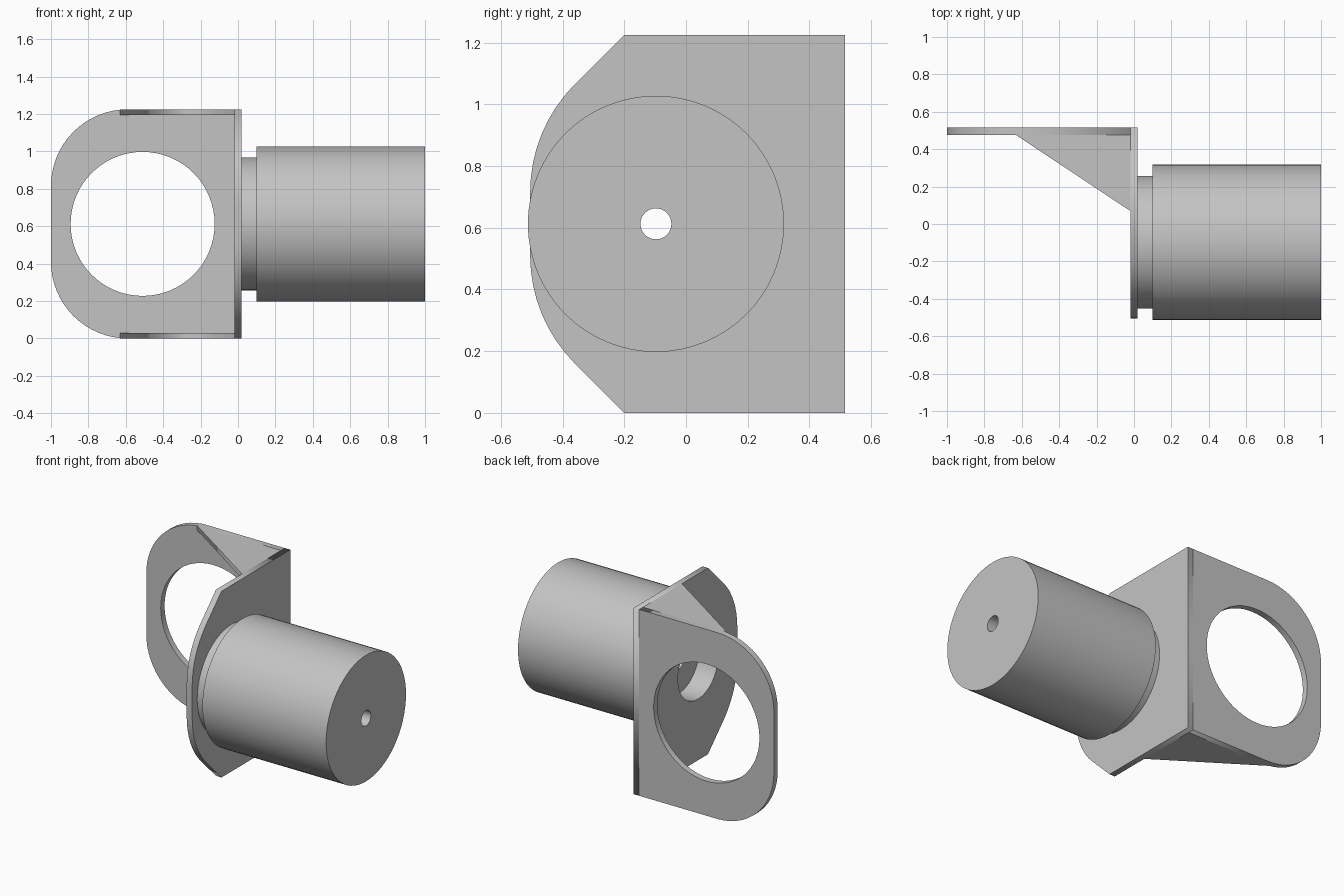
import bpy, bmesh
from math import sin, cos, pi, radians
from mathutils import Matrix

cube = bpy.data.objects.get("Cube")
if cube:
    bpy.data.objects.remove(cube, do_unlink=True)

grey = bpy.data.materials.new("plain grey")
grey.use_nodes = True
colour = (0.55, 0.55, 0.55, 1)
grey.diffuse_color = colour
grey.node_tree.nodes["Principled BSDF"].inputs["Base Color"].default_value = colour

SEGMENTS = 64
HEIGHT = 1.225
MID = HEIGHT / 2
AXIS_Y = -0.0975
BORE = 0.21


def arc(cx, cy, r, start, end, steps):
    angles = [radians(start + (end - start) * i / steps) for i in range(steps + 1)]
    return [(cx + r * cos(a), cy + r * sin(a)) for a in angles]


def circle(cx, cy, r):
    return arc(cx, cy, r, 0, 360, SEGMENTS)[:-1]


def add_object(name, bm):
    bmesh.ops.remove_doubles(bm, verts=bm.verts, dist=1e-5)
    bmesh.ops.recalc_face_normals(bm, faces=bm.faces)
    mesh = bpy.data.meshes.new(name)
    bm.to_mesh(mesh)
    bm.free()
    mesh.materials.clear()
    mesh.materials.append(grey)
    obj = bpy.data.objects.new(name, mesh)
    bpy.context.collection.objects.link(obj)
    return obj


def plate(name, loops, thickness, matrix):
    """Extrude a flat outline; further loops become holes."""
    curve = bpy.data.curves.new(name + " outline", "CURVE")
    curve.dimensions = "2D"
    curve.fill_mode = "BOTH"
    curve.extrude = thickness / 2
    for loop in loops:
        spline = curve.splines.new("POLY")
        spline.points.add(len(loop) - 1)
        for point, (u, v) in zip(spline.points, loop):
            point.co = (u, v, 0, 1)
        spline.use_cyclic_u = True
    helper = bpy.data.objects.new(name + " outline", curve)
    bpy.context.collection.objects.link(helper)
    bpy.context.view_layer.update()
    evaluated = helper.evaluated_get(bpy.context.evaluated_depsgraph_get())
    bm = bmesh.new()
    bm.from_mesh(evaluated.to_mesh())
    evaluated.to_mesh_clear()
    bpy.data.objects.remove(helper, do_unlink=True)
    bm.transform(matrix)
    return add_object(name, bm)


# Back flange with two rounded corners and a large round opening
R = 0.41
outline = [(-0.02, HEIGHT)]
outline += arc(-1 + R, HEIGHT - R, R, 90, 180, 16)
outline += arc(-1 + R, R, R, 180, 270, 16)
outline += [(-0.02, 0)]
plate("back_flange", [outline, circle(-0.51, MID, 0.385)], 0.04,
      Matrix.Translation((0, 0.495, 0)) @ Matrix.Rotation(pi / 2, 4, "X"))

# Mounting plate: chamfered front corners blended into a vertical edge
r, half = 0.495, 0.1025
outline = [(0.515, HEIGHT), (-0.2, HEIGHT)]
outline += arc(-0.505 + r, MID + half, r, 135, 180, 8)
outline += arc(-0.505 + r, MID - half, r, 180, 225, 8)
outline += [(-0.2, 0), (0.515, 0)]
yz_plane = Matrix(((0, 0, 1, 0), (1, 0, 0, 0), (0, 1, 0, 0), (0, 0, 0, 1)))
plate("mounting_plate", [outline, circle(AXIS_Y, MID, BORE)], 0.04, yz_plane)

# Triangular gussets at top and bottom
GUSSET = 0.03
for name, z in (("lower_gusset", GUSSET / 2), ("upper_gusset", HEIGHT - GUSSET / 2)):
    plate(name, [[(-0.63, 0.475), (-0.02, 0.07), (-0.02, 0.475)]], GUSSET,
          Matrix.Translation((0, 0, z)))

# Turned barrel with a neck, a shallow bore and a small through hole
profile = [(0.02, BORE), (0.02, 0.355), (0.1, 0.355), (0.1, 0.415),
           (1, 0.415), (1, 0.05), (0.12, 0.05), (0.12, BORE)]
bm = bmesh.new()
rings = []
for i in range(SEGMENTS):
    a = 2 * pi * i / SEGMENTS
    rings.append([bm.verts.new((x, AXIS_Y + q * cos(a), MID + q * sin(a))) for x, q in profile])
for i, ring in enumerate(rings):
    following = rings[(i + 1) % SEGMENTS]
    for j in range(len(profile)):
        k = (j + 1) % len(profile)
        bm.faces.new((ring[j], ring[k], following[k], following[j]))
barrel = add_object("barrel", bm)

# Smooth the curved surfaces, keep the edges sharp
bpy.ops.object.select_all(action="DESELECT")
barrel.select_set(True)
bpy.context.view_layer.objects.active = barrel
bpy.ops.object.shade_smooth_by_angle(angle=radians(30))
